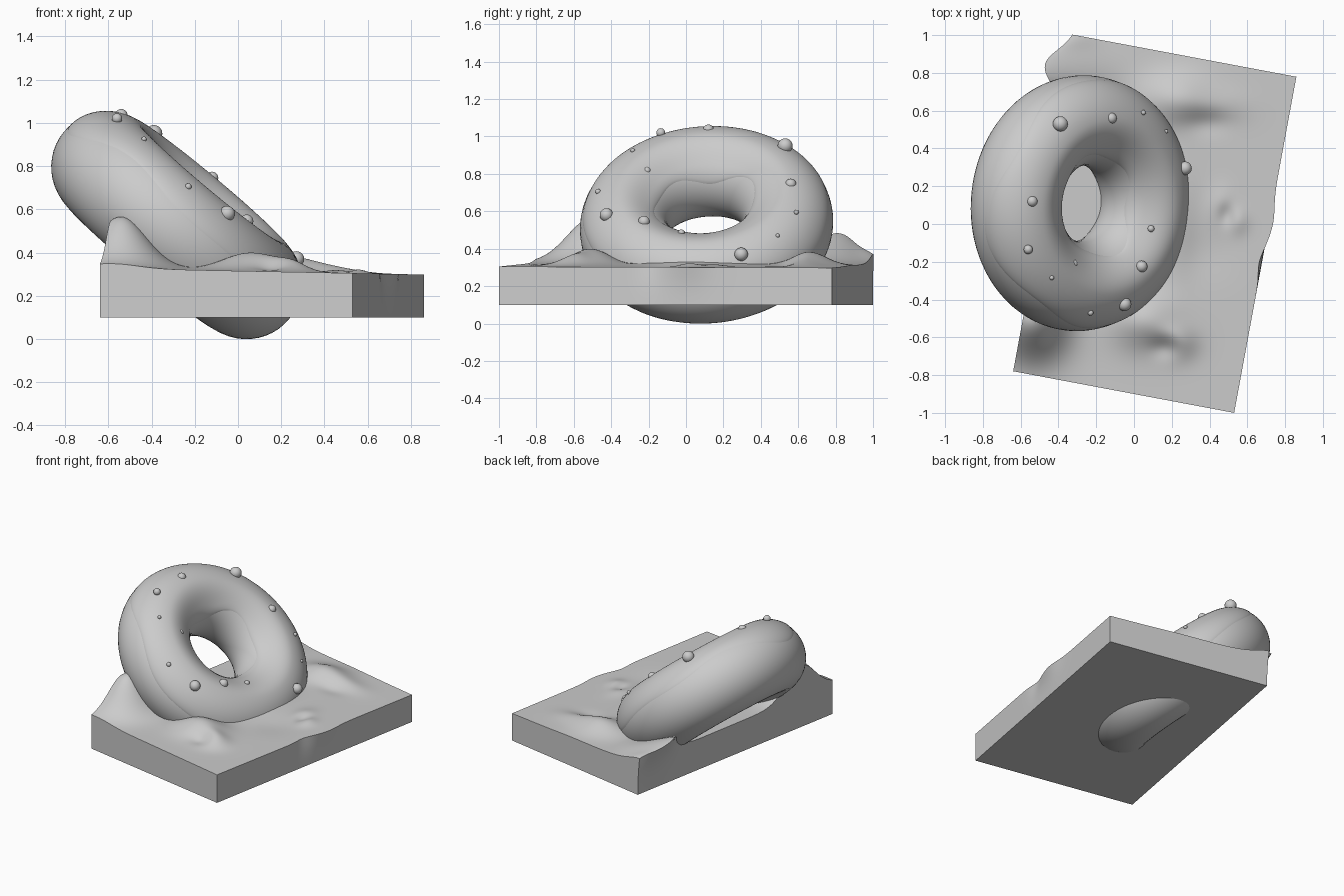
import bpy, bmesh
from math import sin, cos, pi, radians, exp
from mathutils import Matrix, Vector, Euler

if "Cube" in bpy.data.objects:
    bpy.data.objects.remove(bpy.data.objects["Cube"])


def finish(name, bm, angle=40):
    bmesh.ops.recalc_face_normals(bm, faces=bm.faces)
    me = bpy.data.meshes.new(name)
    bm.to_mesh(me)
    bm.free()
    ob = bpy.data.objects.new(name, me)
    bpy.context.collection.objects.link(ob)
    bpy.ops.object.select_all(action='DESELECT')
    ob.select_set(True)
    bpy.context.view_layer.objects.active = ob
    bpy.ops.object.shade_smooth_by_angle(angle=radians(angle))
    return ob


# Slab: rectangular block with a soft, rumpled top
# bumps: x, y, height, spread x, spread y
BUMPS = [(-0.54, -0.50, 0.24, 0.17, 0.19),
         (0.06, -0.51, 0.085, 0.18, 0.14), (0.17, -0.65, -0.035, 0.08, 0.06),
         (0.23, -0.62, 0.05, 0.10, 0.09), (-0.38, 0.79, 0.165, 0.20, 0.15),
         (-0.32, 0.98, 0.03, 0.12, 0.08), (0.23, 0.66, 0.07, 0.18, 0.13),
         (0.45, 0.62, 0.02, 0.15, 0.09), (0.38, 0.54, -0.02, 0.12, 0.07),
         (0.47, 0.09, 0.018, 0.07, 0.10), (0.49, 0.05, -0.022, 0.045, 0.06),
         (0.55, 0.02, 0.018, 0.05, 0.07), (0.38, -0.15, -0.01, 0.16, 0.14),
         (0.22, 0.05, 0.03, 0.10, 0.30)]
U, V = Vector((0.983, -0.185, 0)), Vector((0.182, 0.983, 0))
C, HU, HV, BOTTOM = Vector((0.11, 0, 0)), 0.595, 0.905, 0.10


def height(x, y):
    z = 0.315 - 0.02 * x
    for bx, by, h, sx, sy in BUMPS:
        z += h * exp(-((x - bx) / sx) ** 2 - ((y - by) / sy) ** 2)
    return z


def edge_shift(u, v):
    left = -0.13 * exp(-((v - 0.72) / 0.13) ** 2) * exp(-((u + HU) / 0.16) ** 2)
    right = 0.02 * exp(-((v - 0.12) / 0.12) ** 2) - 0.015 * exp(-((v + 0.1) / 0.08) ** 2)
    return left + right * exp(-((u - HU) / 0.12) ** 2)


bm = bmesh.new()
NU, NV = 96, 144
grid = []
for j in range(NV + 1):
    row = []
    for i in range(NU + 1):
        u, v = HU * (2 * i / NU - 1), HV * (2 * j / NV - 1)
        p = C + U * u + V * v
        p.z = height(p.x, p.y)
        row.append(bm.verts.new(p + U * edge_shift(u, v)))
    grid.append(row)
for j in range(NV):
    for i in range(NU):
        bm.faces.new((grid[j][i], grid[j][i + 1], grid[j + 1][i + 1], grid[j + 1][i]))
# Side walls flow from the rumpled rim to a straight bottom edge
ids = ([(0, i) for i in range(NU)] + [(j, NU) for j in range(NV)]
       + [(NV, i) for i in range(NU, 0, -1)] + [(j, 0) for j in range(NV, 0, -1)])
rim = [grid[j][i] for j, i in ids]
base = [C + U * HU * (2 * i / NU - 1) + V * HV * (2 * j / NV - 1) for j, i in ids]
prev = rim
for k in (0.25, 0.5, 0.75, 1.0):
    w = (1 - k) ** 2
    ring = []
    for vt, b in zip(rim, base):
        q = vt.co * w + b * (1 - w)
        q.z = vt.co.z * (1 - k) + BOTTOM * k
        ring.append(bm.verts.new(q))
    for a in range(len(rim)):
        b = (a + 1) % len(rim)
        bm.faces.new((prev[a], prev[b], ring[b], ring[a]))
    prev = ring
bm.faces.new(prev)
finish("rumpled_slab", bm)

# Tilted ring shared by dough and icing, slimmer around the hole
TILT = Matrix.Translation((-0.285, 0.11, 0.525)) @ Euler((0, radians(40), radians(-6))).to_matrix().to_4x4()
R, r = 0.426, 0.252


def tube_point(t, phi, rad):
    s = max(0, min(1, (0.15 - cos(phi)) / 0.75))
    rad -= 0.026 * s * s * (3 - 2 * s)
    ring = R + rad * cos(phi)
    return TILT @ Vector((ring * cos(t), ring * sin(t), rad * sin(phi)))


def skin(rows, closed):
    bm = bmesh.new()
    vs = [[bm.verts.new(p) for p in row] for row in rows]
    n, m = len(vs), len(vs[0])
    for a in range(n):
        for b in range(m if closed else m - 1):
            a2, b2 = (a + 1) % n, (b + 1) % m
            bm.faces.new((vs[a][b], vs[a2][b], vs[a2][b2], vs[a][b2]))
    return bm


N = 128
angles = [2 * pi * a / N for a in range(N)]
finish("ring_dough", skin([[tube_point(t, 2 * pi * b / 48, r) for b in range(48)]
                           for t in angles], True), 60)

# Icing: upper shell with wavy edges that tuck into the dough
rows = []
for t in angles:
    lo = radians(20 + 12 * sin(3 * t + 0.6) + 7 * sin(5 * t))
    hi = radians(143 + 9 * sin(2 * t + 1.0) + 6 * sin(4 * t + 2))
    row = []
    for b in range(41):
        s = b / 40
        lip = min(1, min(s, 1 - s) / 0.15)
        rad = r - 0.004 + 0.009 * (1 - (1 - lip) ** 2) ** 0.5
        row.append(tube_point(t, lo + (hi - lo) * s, rad))
    rows.append(row)
finish("icing", skin(rows, False), 60)

# Sugar pearls on the icing: x, y, z, radius
PEARLS = [(-0.39, 0.53, 0.95, 0.04), (-0.12, 0.56, 0.745, 0.029), (0.05, 0.59, 0.595, 0.013),
          (0.17, 0.49, 0.47, 0.011), (-0.09, 0.445, 0.675, 0.011), (0.27, 0.295, 0.37, 0.036),
          (-0.54, 0.12, 1.035, 0.029), (-0.56, -0.135, 1.02, 0.024), (-0.32, -0.21, 0.815, 0.022),
          (-0.435, -0.285, 0.925, 0.012), (0.09, -0.025, 0.485, 0.018), (0.04, -0.225, 0.545, 0.031),
          (-0.05, -0.425, 0.58, 0.036), (-0.23, -0.47, 0.705, 0.015)]
bm = bmesh.new()
for x, y, z, rad in PEARLS:
    bmesh.ops.create_uvsphere(bm, u_segments=20, v_segments=12, radius=rad,
                              matrix=Matrix.Translation((x, y, z)))
finish("sugar_pearls", bm, 60)
